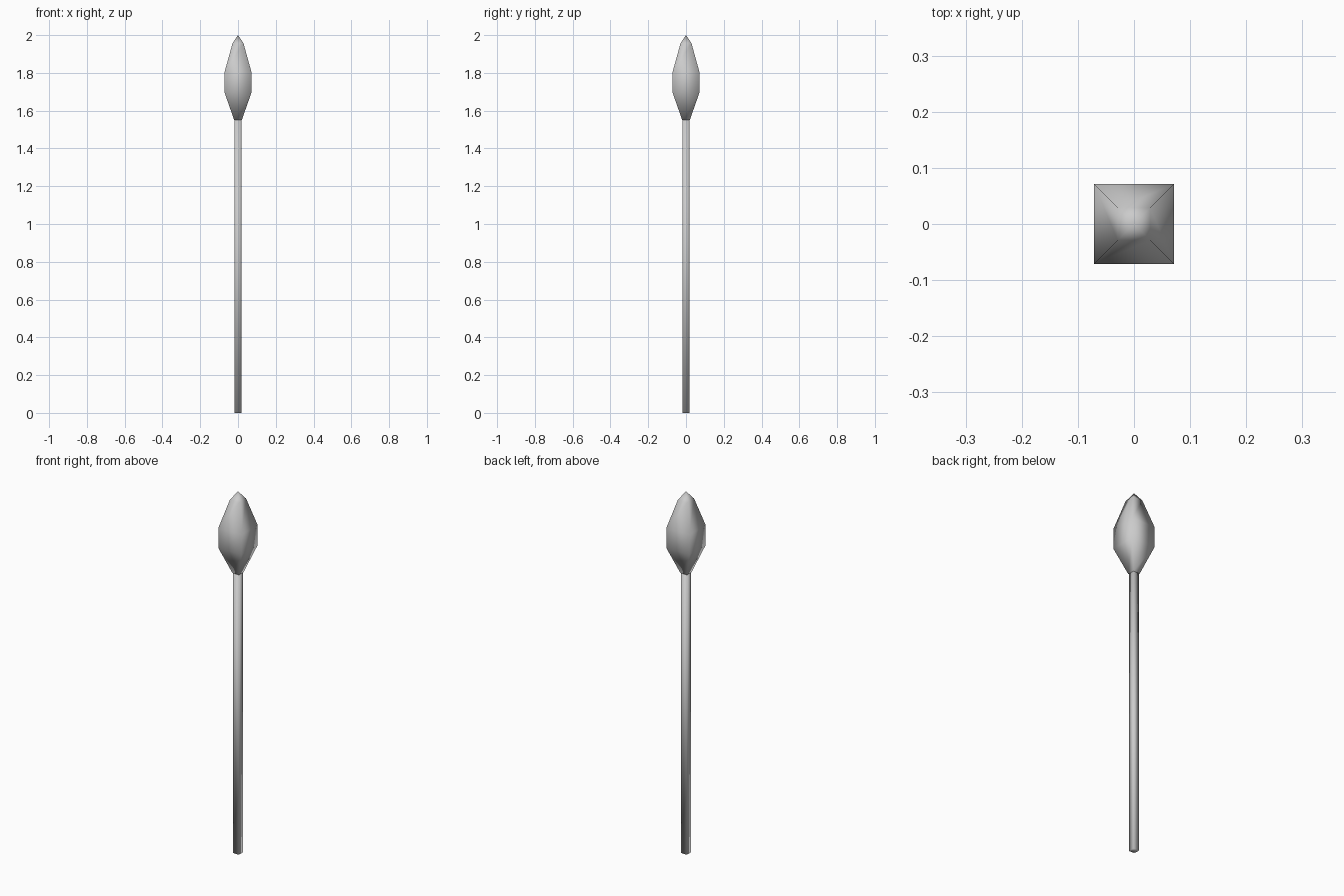
import bpy, bmesh

if "Cube" in bpy.data.objects:
    bpy.data.objects.remove(bpy.data.objects["Cube"])


def square_loft(name, sections, apex=None):
    """Loft square rings (z, half width); optionally close the top to a point."""
    bm = bmesh.new()
    rings = [[bm.verts.new((sx * h, sy * h, z))
              for sx, sy in ((-1, -1), (1, -1), (1, 1), (-1, 1))]
             for z, h in sections]
    for a, b in zip(rings, rings[1:]):
        for i in range(4):
            j = (i + 1) % 4
            bm.faces.new((a[i], a[j], b[j], b[i]))
    bm.faces.new(rings[0][::-1])
    top = rings[-1]
    if apex is None:
        bm.faces.new(top)
    else:
        tip = bm.verts.new((0, 0, apex))
        for i in range(4):
            bm.faces.new((top[i], top[(i + 1) % 4], tip))
    bmesh.ops.recalc_face_normals(bm, faces=bm.faces)
    for f in bm.faces:
        f.smooth = True
    mesh = bpy.data.meshes.new(name)
    bm.to_mesh(mesh)
    bm.free()
    obj = bpy.data.objects.new(name, mesh)
    bpy.context.collection.objects.link(obj)
    return obj


# Square shaft
square_loft("shaft", [(0, 0.0175), (1.57, 0.0175)])

# Faceted, softly shaded spear head
square_loft("spear_head",
            [(1.55, 0.02), (1.695, 0.071), (1.805, 0.071), (1.957, 0.029)],
            apex=2.0)
